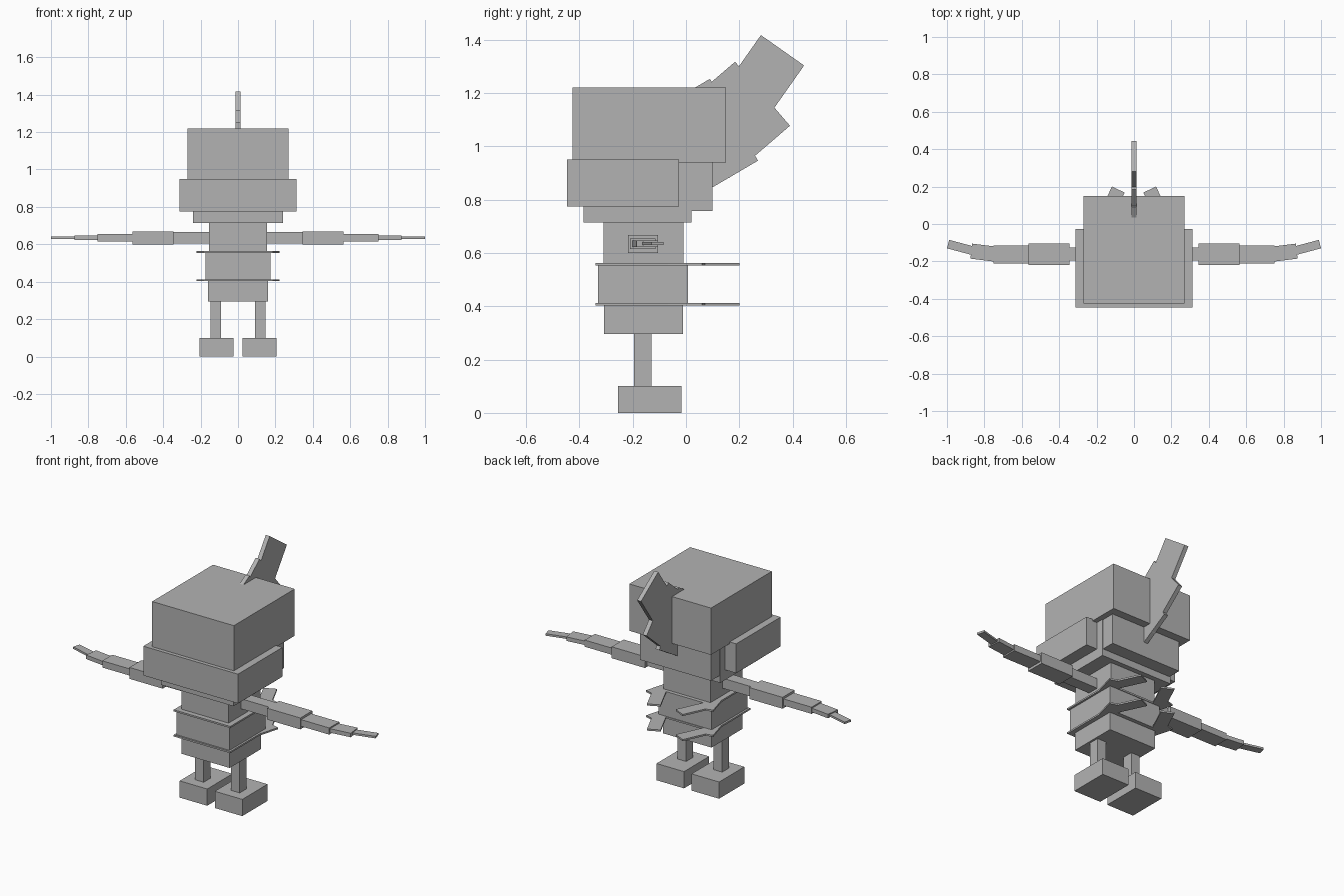
import bpy
import bmesh
from mathutils import Vector

cube = bpy.data.objects.get("Cube")
if cube:
    bpy.data.objects.remove(cube, do_unlink=True)

GREY = (0.45, 0.45, 0.45, 1)
grey = bpy.data.materials.new("plain_grey")
grey.use_nodes = True
grey.diffuse_color = GREY
grey.node_tree.nodes["Principled BSDF"].inputs["Base Color"].default_value = GREY


def prism(name, outline, offset, mirror=False):
    """Extrude a flat outline by an offset vector, optionally mirrored in x."""
    bm = bmesh.new()
    face = bm.faces.new([bm.verts.new(p) for p in outline])
    out = bmesh.ops.extrude_face_region(bm, geom=[face])
    moved = [v for v in out["geom"] if isinstance(v, bmesh.types.BMVert)]
    bmesh.ops.translate(bm, verts=moved, vec=offset)
    bmesh.ops.recalc_face_normals(bm, faces=bm.faces)
    mesh = bpy.data.meshes.new(name)
    bm.to_mesh(mesh)
    bm.free()
    mesh.materials.append(grey)
    obj = bpy.data.objects.new(name, mesh)
    bpy.context.collection.objects.link(obj)
    if mirror:
        mod = obj.modifiers.new("Mirror", 'MIRROR')
        mod.use_mirror_merge = False
    return obj


def box(name, x, y, z, mirror=False):
    """Box from (low, high) ranges; a single x value means a centred width."""
    x0, x1 = x if isinstance(x, tuple) else (-x, x)
    corners = [(x0, y[0], z[0]), (x1, y[0], z[0]), (x1, y[1], z[0]), (x0, y[1], z[0])]
    return prism(name, corners, (0, 0, z[1] - z[0]), mirror)


def strip(a, b, length):
    """Rectangle running back from the end edge a-b, turned clockwise from it."""
    a, b = Vector(a), Vector(b)
    edge = (b - a).normalized()
    back = Vector((edge.y, -edge.x)) * length
    return [a, b, b + back, a + back]


# Head
box("upper_head", 0.27, (-0.425, 0.15), (0.94, 1.22))
box("head_band", 0.313, (-0.447, -0.027), (0.775, 0.95))
box("jaw", 0.24, (-0.385, 0.02), (0.715, 0.96))
box("head_back", 0.235, (0.01, 0.10), (0.757, 0.95))

# Flat crest blades rising from the back of the head
for name, a, b, length in (
        ("crest_top", (0.281, 1.417), (0.443, 1.303), 0.36),
        ("crest_middle", (0.184, 1.317), (0.390, 1.077), 0.30),
        ("crest_base", (0.09, 1.253), (0.27, 0.946), 0.28)):
    outline = [(-0.013, p.x, p.y) for p in strip(a, b, length)]
    prism(name, outline, (0.026, 0, 0))

# Torso
box("chest", 0.155, (-0.31, -0.01), (0.55, 0.72))
box("waist", 0.175, (-0.33, 0.008), (0.41, 0.555))
box("hips", 0.16, (-0.307, -0.012), (0.295, 0.41))

# Thin plates with two pointed tabs on each side at the back
for level, z in (("upper", 0.553), ("lower", 0.403)):
    box(level + "_plate", 0.187, (-0.34, 0.012), (z, z + 0.01))
    for name, a, b, length in (
            ("side_tab", (0.16, 0.077), (0.222, 0.06), 0.15),
            ("rear_tab", (0.05, 0.168), (0.118, 0.2), 0.19)):
        outline = [(p.x, p.y, z) for p in strip(a, b, length)]
        prism(level + "_" + name, outline, (0, 0, 0.01), True)

# Arms taper outwards in steps, the last two pieces bending back
box("upper_arm", (0.14, 0.35), (-0.195, -0.125), (0.605, 0.665), True)
box("forearm", (0.345, 0.565), (-0.218, -0.105), (0.6, 0.668), True)
box("wrist", (0.56, 0.75), (-0.21, -0.115), (0.615, 0.655), True)
for name, a, b, length, half in (
        ("hand", (0.865, -0.105), (0.875, -0.185), 0.14, 0.012),
        ("fingertip", (0.988, -0.085), (1.0, -0.13), 0.15, 0.006)):
    outline = [(p.x, p.y, 0.635 - half) for p in strip(a, b, length)]
    prism(name, outline, (0, 0, 2 * half), True)

# Legs
box("leg", (0.09, 0.148), (-0.195, -0.13), (0.09, 0.3), True)
box("foot", (0.025, 0.207), (-0.255, -0.017), (0, 0.1), True)
